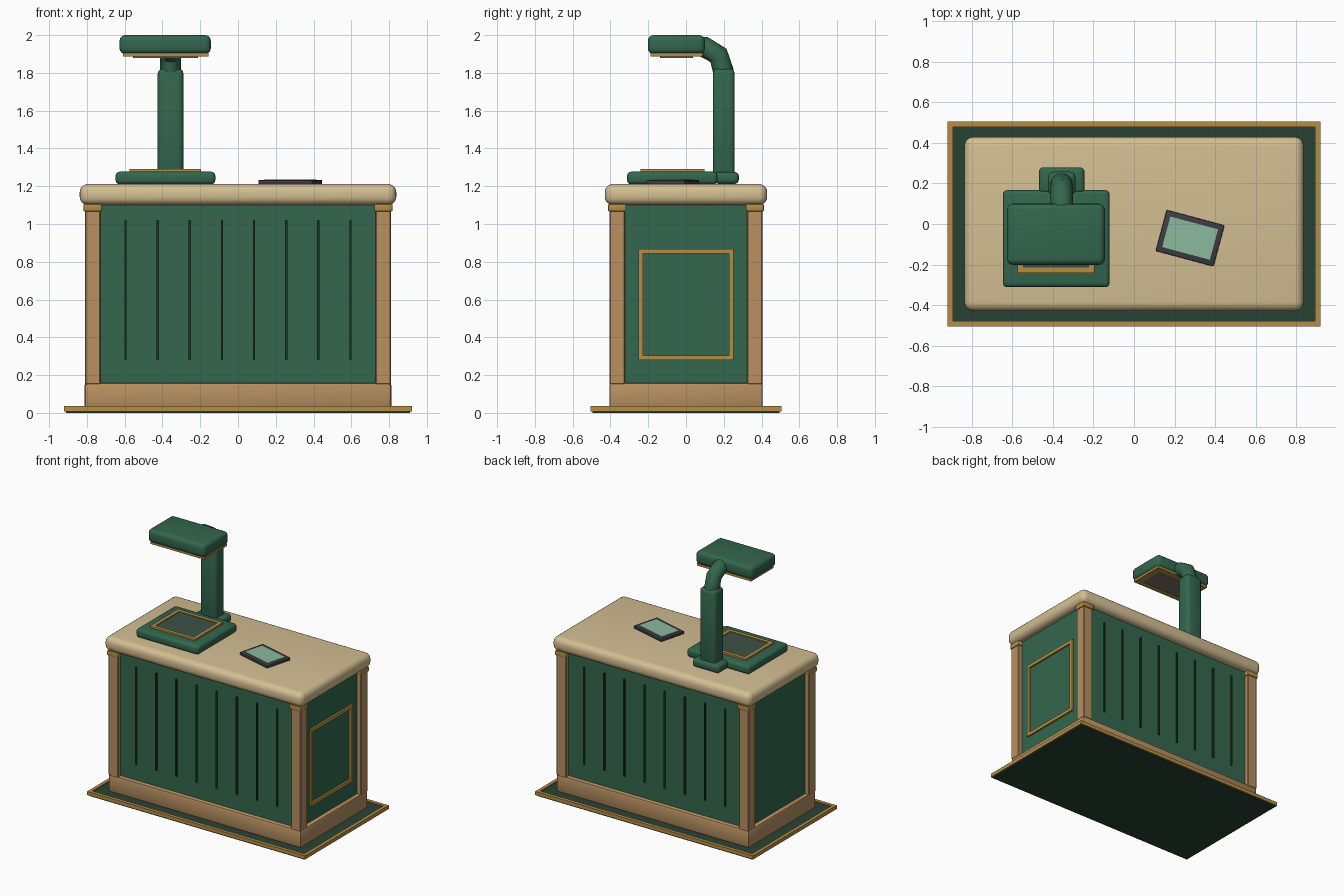
import bpy, bmesh, math
from mathutils import Vector, Matrix

if "Cube" in bpy.data.objects:
    bpy.data.objects.remove(bpy.data.objects["Cube"])


def material(name, r, g, b):
    m = bpy.data.materials.new(name)
    m.diffuse_color = (r, g, b, 1)
    m.use_nodes = True
    m.node_tree.nodes["Principled BSDF"].inputs["Base Color"].default_value = m.diffuse_color
    return m


GREEN = material("green paint", 0.033, 0.135, 0.075)
DARK = material("dark green", 0.022, 0.055, 0.036)
SLAT = material("slat green", 0.010, 0.035, 0.022)
WOOD = material("wood", 0.48, 0.28, 0.12)
BEIGE = material("counter beige", 0.66, 0.52, 0.29)
GOLD = material("gold", 0.46, 0.27, 0.06)
BLACK = material("charcoal", 0.045, 0.045, 0.055)
SCREEN = material("screen green", 0.26, 0.49, 0.34)
GLASS = material("dark glass", 0.045, 0.085, 0.06)
LAMP = material("lamp panel", 0.20, 0.17, 0.12)


def finish(name, bm, mat):
    bmesh.ops.recalc_face_normals(bm, faces=bm.faces)
    me = bpy.data.meshes.new(name)
    bm.to_mesh(me)
    bm.free()
    me.materials.append(mat)
    ob = bpy.data.objects.new(name, me)
    bpy.context.collection.objects.link(ob)
    bpy.context.view_layer.objects.active = ob
    for o in bpy.context.selected_objects:
        o.select_set(False)
    ob.select_set(True)
    bpy.ops.object.shade_smooth_by_angle(angle=math.radians(35))
    return ob


def add_box(bm, lo, hi):
    lo, hi = Vector(lo), Vector(hi)
    mat = Matrix.Translation((lo + hi) / 2) @ Matrix.Diagonal((*(hi - lo), 1))
    bmesh.ops.create_cube(bm, size=1, matrix=mat)


def box(name, lo, hi, mat, bevel=0.0, segs=3):
    bm = bmesh.new()
    add_box(bm, lo, hi)
    if bevel:
        bmesh.ops.bevel(bm, geom=bm.edges[:], offset=bevel, segments=segs,
                        profile=0.5, affect='EDGES')
    return finish(name, bm, mat)


def frame(name, u, v, w, width, mat, axis='z'):
    """Rectangular ring spanning u, v with depth range w along the axis."""
    (u0, u1), (v0, v1), (w0, w1) = u, v, w
    bm = bmesh.new()
    loops = []
    for d, h in ((0, w0), (0, w1), (width, w1), (width, w0)):
        pts = [(u0 + d, v0 + d), (u1 - d, v0 + d), (u1 - d, v1 - d), (u0 + d, v1 - d)]
        loops.append([bm.verts.new((a, b, h) if axis == 'z' else (h, a, b)) for a, b in pts])
    for i in range(4):
        p, q = loops[i], loops[(i + 1) % 4]
        for j in range(4):
            k = (j + 1) % 4
            bm.faces.new((p[j], p[k], q[k], q[j]))
    return finish(name, bm, mat)


# Floor mat with gold border
box("floor_mat", (-0.91, -0.495, 0), (0.91, 0.495, 0.028), DARK)
frame("mat_border", (-0.92, 0.92), (-0.505, 0.505), (0.008, 0.036), 0.026, GOLD)

# Cabinet: plinth, body, corner posts, caps
box("plinth", (-0.812, -0.405, 0.026), (0.812, 0.405, 0.158), WOOD, 0.012, 2)
box("cabinet_body", (-0.78, -0.375, 0.15), (0.78, 0.375, 1.11), GREEN)
for sx in (-1, 1):
    for sy in (-1, 1):
        tag = ("right" if sx > 0 else "left") + ("_back" if sy > 0 else "_front")
        x, y = sx * 0.77, sy * 0.365
        box("post_" + tag, (x - 0.041, y - 0.041, 0.15), (x + 0.041, y + 0.041, 1.075),
            WOOD, 0.005, 1)
        box("post_cap_" + tag, (x - 0.048, y - 0.048, 1.067), (x + 0.048, y + 0.048, 1.105),
            GOLD, 0.006, 2)

# Thin vertical slats on front and back
for sy, side in ((-1, "front"), (1, "back")):
    for i in range(8):
        x = -0.595 + 0.17 * i
        box(f"slat_{side}_{i + 1}", (x - 0.006, sy * 0.376 - 0.008, 0.28),
            (x + 0.006, sy * 0.376 + 0.008, 1.022), SLAT)

# Gold frame on the right side
frame("side_panel_frame", (-0.252, 0.252), (0.28, 0.868), (0.77, 0.794), 0.025, GOLD, 'x')

# Countertop
box("countertop", (-0.838, -0.43, 1.1), (0.838, 0.43, 1.212), BEIGE, 0.045, 5)

# Scanner base with framed glass
box("scanner_base", (-0.648, -0.312, 1.21), (-0.12, 0.167, 1.277), GREEN, 0.022, 4)
box("scanner_glass", (-0.56, -0.228, 1.27), (-0.21, 0.083, 1.283), GLASS)
frame("scanner_glass_frame", (-0.574, -0.195), (-0.242, 0.097), (1.27, 1.29), 0.027, GOLD)

# Column with foot
CX, CY = -0.357, 0.2
box("column_foot", (CX - 0.113, 0.15, 1.212), (CX + 0.113, 0.28, 1.276), GREEN, 0.024, 4)
box("column", (CX - 0.068, CY - 0.058, 1.24), (CX + 0.068, CY + 0.058, 1.822), GREEN, 0.026, 3)

# Bent neck: circular rings swept along a short path in the yz plane
path = [(0.198, 1.76), (0.196, 1.815), (0.172, 1.893), (0.095, 1.938), (0.03, 1.95)]
bm = bmesh.new()
rings, n, r = [], 16, 0.055
for i, p in enumerate(path):
    a = Vector(path[max(i - 1, 0)])
    b = Vector(path[min(i + 1, len(path) - 1)])
    t = (b - a).normalized()
    side = Vector((0, t.y, -t.x))
    rad = r if i < 4 else 0.04
    rings.append([bm.verts.new(Vector((CX, *p)) + Vector((1, 0, 0)) * rad * math.cos(k * math.tau / n)
                               + side * rad * math.sin(k * math.tau / n)) for k in range(n)])
for p, q in zip(rings, rings[1:]):
    for k in range(n):
        bm.faces.new((p[k], p[(k + 1) % n], q[(k + 1) % n], q[k]))
bm.faces.new(rings[0])
bm.faces.new(rings[-1])
finish("neck", bm, GREEN)

# Overhead head with gold trim and lamp panel
box("lamp_head", (-0.627, -0.202, 1.9), (-0.144, 0.1, 2.0), GREEN, 0.03, 4)
box("lamp_trim", (-0.61, -0.187, 1.887), (-0.155, 0.087, 1.905), GOLD)
box("lamp_panel", (-0.555, -0.137, 1.88), (-0.212, 0.037, 1.89), LAMP)

# Tablet lying at an angle on the counter
tablet = box("tablet", (-0.148, -0.105, 0), (0.148, 0.105, 0.022), BLACK, 0.005, 2)
screen = box("tablet_screen", (-0.122, -0.078, 0.01), (0.122, 0.078, 0.0245), SCREEN)
for ob in (tablet, screen):
    ob.location = (0.277, -0.07, 1.211)
    ob.rotation_euler.z = math.radians(-15)
